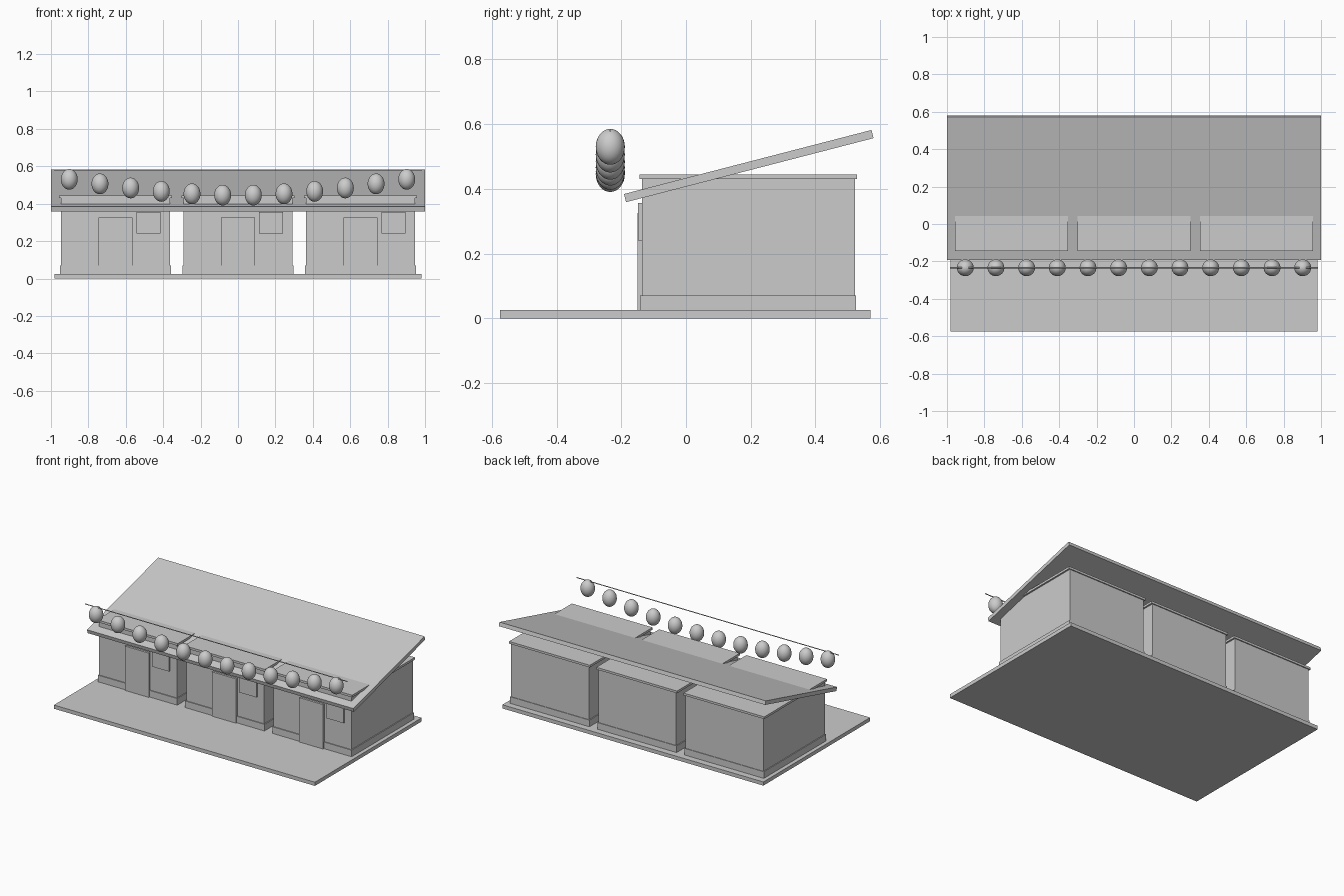
import bpy, math

if "Cube" in bpy.data.objects:
    bpy.data.objects.remove(bpy.data.objects["Cube"])

grey = bpy.data.materials.new("light_grey")
grey.diffuse_color = (0.6, 0.6, 0.6, 1)
grey.use_nodes = True
grey.node_tree.nodes["Principled BSDF"].inputs["Base Color"].default_value = grey.diffuse_color


def finish(name):
    ob = bpy.context.object
    ob.name = name
    ob.data.materials.append(grey)
    return ob


def box(name, x, y, z, rot_x=0.0):
    """Box from (min, max) ranges, optionally tilted about x."""
    r = (x, y, z)
    bpy.ops.mesh.primitive_cube_add(size=1, location=[(a + b) / 2 for a, b in r])
    ob = finish(name)
    ob.scale = [b - a for a, b in r]
    bpy.ops.object.transform_apply(location=False, rotation=False, scale=True)
    ob.rotation_euler.x = rot_x
    return ob


# ground slab
box("ground_slab", (-0.98, 0.98), (-0.575, 0.57), (0, 0.025))

# three stalls, each with plinth, walls, cap, door and window
for i in range(3):
    c = (i - 1) * 0.655
    n = f"stall_{i + 1}_"
    box(n + "plinth", (c - 0.298, c + 0.298), (-0.142, 0.526), (0.025, 0.07))
    box(n + "walls", (c - 0.292, c + 0.292), (-0.136, 0.522), (0.025, 0.43))
    box(n + "cap", (c - 0.303, c + 0.303), (-0.144, 0.529), (0.43, 0.445))
    box(n + "door", (c - 0.09, c + 0.09), (-0.150, -0.135), (0.025, 0.326))
    box(n + "window", (c + 0.113, c + 0.241), (-0.148, -0.135), (0.24, 0.356))

# sloping shared roof, low at the front
box("sloping_roof", (-1, 1), (0.194 - 0.395, 0.194 + 0.395), (0.4575, 0.4835),
    math.radians(14.5))

# straight wire above the lanterns
bpy.ops.mesh.primitive_cylinder_add(vertices=8, radius=0.003, depth=1.97,
                                    location=(0, -0.234, 0.58),
                                    rotation=(0, math.pi / 2, 0))
finish("lantern_wire")

# sagging row of lanterns
for i in range(12):
    t = i / 11
    bpy.ops.mesh.primitive_uv_sphere_add(
        segments=24, ring_count=16, radius=0.045,
        location=(-0.902 + 1.804 * t, -0.234, 0.53 - 0.085 * math.sin(math.pi * t)))
    finish(f"lantern_{i + 1}").scale.z = 1.23
    bpy.ops.object.shade_smooth()
